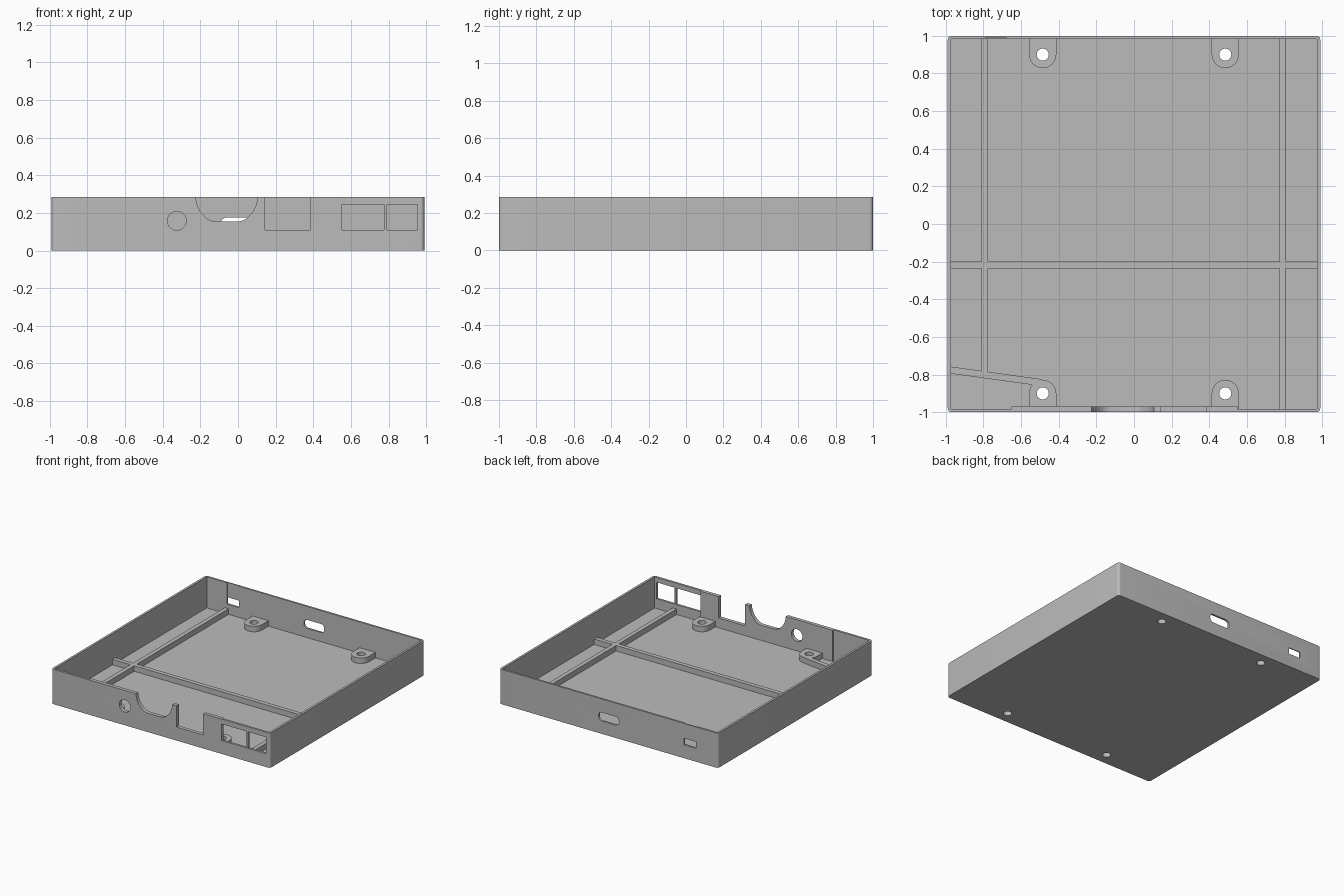
import bpy, bmesh, math
from mathutils import Vector

cube = bpy.data.objects.get("Cube")
if cube:
    bpy.data.objects.remove(cube, do_unlink=True)

W, D, H = 0.99, 1.0, 0.285      # half width, half depth, height
FLOOR, RIB_TOP = 0.03, 0.075
IN_X, IN_FRONT, IN_BACK = 0.972, -0.97, 0.984

grey = bpy.data.materials.new("plain grey")
grey.use_nodes = True
colour = (0.5, 0.5, 0.5, 1)
grey.diffuse_color = colour
grey.node_tree.nodes["Principled BSDF"].inputs["Base Color"].default_value = colour


def prism(name, outline, lo, hi, axis="z"):
    """Extrude a 2D outline along z (outline in x, y) or y (outline in x, z)."""
    bm = bmesh.new()
    place = (lambda p: (p[0], p[1], lo)) if axis == "z" else (lambda p: (p[0], lo, p[1]))
    step = Vector((0, 0, hi - lo)) if axis == "z" else Vector((0, hi - lo, 0))
    face = bm.faces.new([bm.verts.new(place(p)) for p in outline])
    new = bmesh.ops.extrude_face_region(bm, geom=[face])["geom"]
    bmesh.ops.translate(bm, vec=step, verts=[v for v in new if isinstance(v, bmesh.types.BMVert)])
    bmesh.ops.recalc_face_normals(bm, faces=bm.faces)
    mesh = bpy.data.meshes.new(name)
    bm.to_mesh(mesh)
    bm.free()
    mesh.materials.append(grey)
    obj = bpy.data.objects.new(name, mesh)
    bpy.context.collection.objects.link(obj)
    return obj


def rect(x0, x1, y0, y1):
    return [(x0, y0), (x1, y0), (x1, y1), (x0, y1)]


def arc(cx, cy, r, start, end, n):
    angles = [math.radians(start + (end - start) * i / n) for i in range(n + 1)]
    return [(cx + r * math.cos(a), cy + r * math.sin(a)) for a in angles]


def circle(cx, cy, r, n=32):
    return arc(cx, cy, r, 0, 360, n)[:-1]


def rounded(x0, x1, y0, y1, r, n=6):
    corners = [(x1 - r, y1 - r), (x0 + r, y1 - r), (x0 + r, y0 + r), (x1 - r, y0 + r)]
    return [p for i, c in enumerate(corners) for p in arc(*c, r, 90 * i, 90 * i + 90, n)]


def combine(obj, tool, operation):
    """Apply a boolean and discard the tool object."""
    mod = obj.modifiers.new("combine", "BOOLEAN")
    mod.operation, mod.solver, mod.object = operation, "EXACT", tool
    tool.hide_render = True
    graph = bpy.context.evaluated_depsgraph_get()
    mesh = bpy.data.meshes.new_from_object(obj.evaluated_get(graph))
    obj.modifiers.clear()
    obj.data = mesh
    bpy.data.objects.remove(tool, do_unlink=True)


# Tray: rounded block hollowed from above
tray = prism("tray", rounded(-W, W, -D, D, 0.02), 0, H)
cuts = [prism("cavity", rect(-IN_X, IN_X, IN_FRONT, IN_BACK), FLOOR, 1)]

# Shallow pockets that thin the front and back walls
cuts += [
    prism("front_pocket_a", rect(-IN_X, -0.65, -0.982, -0.9), FLOOR, 1),
    prism("front_pocket_b", rect(0.55, IN_X, -0.982, -0.9), FLOOR, 1),
    prism("back_pocket", rect(-0.79, -0.68, 0.9, 0.992), 0.11, 1),
]

# Front openings: scalloped notch, open notch, two windows and a round hole
half = [(0.165, 0.285), (0.158, 0.245), (0.14, 0.207), (0.11, 0.175), (0.09, 0.161), (0.065, 0.154)]
scallop = [(-0.06 - w, z) for w, z in half] + [(-0.06 + w, z) for w, z in reversed(half)]
scallop += [(0.105, 0.4), (-0.225, 0.4)]
fronts = {
    "scallop": scallop,
    "notch": rect(0.143, 0.385, 0.11, 0.4),
    "wide_window": rect(0.552, 0.777, 0.11, 0.245),
    "small_window": rect(0.793, 0.953, 0.11, 0.245),
    "round_hole": circle(-0.325, 0.158, 0.05),
}
cuts += [prism(n, o, -1.1, -0.93, "y") for n, o in fronts.items()]

# Back openings: rounded slot and small rectangular port
cuts.append(prism("slot", rounded(-0.092, 0.092, 0.105, 0.175, 0.03), 0.9, 1.1, "y"))
cuts.append(prism("port", rect(-0.79, -0.68, 0.11, 0.163), 0.9, 1.1, "y"))
for cut in cuts:
    combine(tray, cut, "DIFFERENCE")

# Floor ribs: two lengthwise, one crosswise, one slanted at the front corner
base = FLOOR - 0.01
ribs = prism("floor_ribs", rect(-0.98, 0.98, -0.236, -0.2), base, RIB_TOP)
parts = [
    prism("rib_a", rect(-0.81, -0.775, -0.8, 0.99), base, RIB_TOP),
    prism("rib_b", rect(0.773, 0.808, -0.99, 0.99), base, RIB_TOP),
    prism("rib_c", [(-0.98, -0.794), (-0.49, -0.862), (-0.49, -0.825), (-0.98, -0.757)], base, RIB_TOP),
]

# Screw bosses: rounded tabs growing out of the front and back walls
R = 0.072
spots = [(sx * 0.485, sy * 0.9, sy) for sx in (-1, 1) for sy in (-1, 1)]
for x, y, s in spots:
    tab = arc(x, y, R, 0, -180 * s, 20) + [(x - R, s * 0.99), (x + R, s * 0.99)]
    parts.append(prism("boss", tab, base, RIB_TOP))
for part in parts:
    combine(ribs, part, "UNION")
ribs.name = "floor_ribs_and_bosses"

# Screw holes through bosses and floor
for x, y, s in spots:
    for target in (tray, ribs):
        combine(target, prism("screw_hole", circle(x, y, 0.032), -0.1, 0.2), "DIFFERENCE")

# Smooth the curved walls, keep edges sharp
for obj in (tray, ribs):
    bpy.ops.object.select_all(action="DESELECT")
    obj.select_set(True)
    bpy.context.view_layer.objects.active = obj
    bpy.ops.object.shade_smooth_by_angle(angle=math.radians(30))
